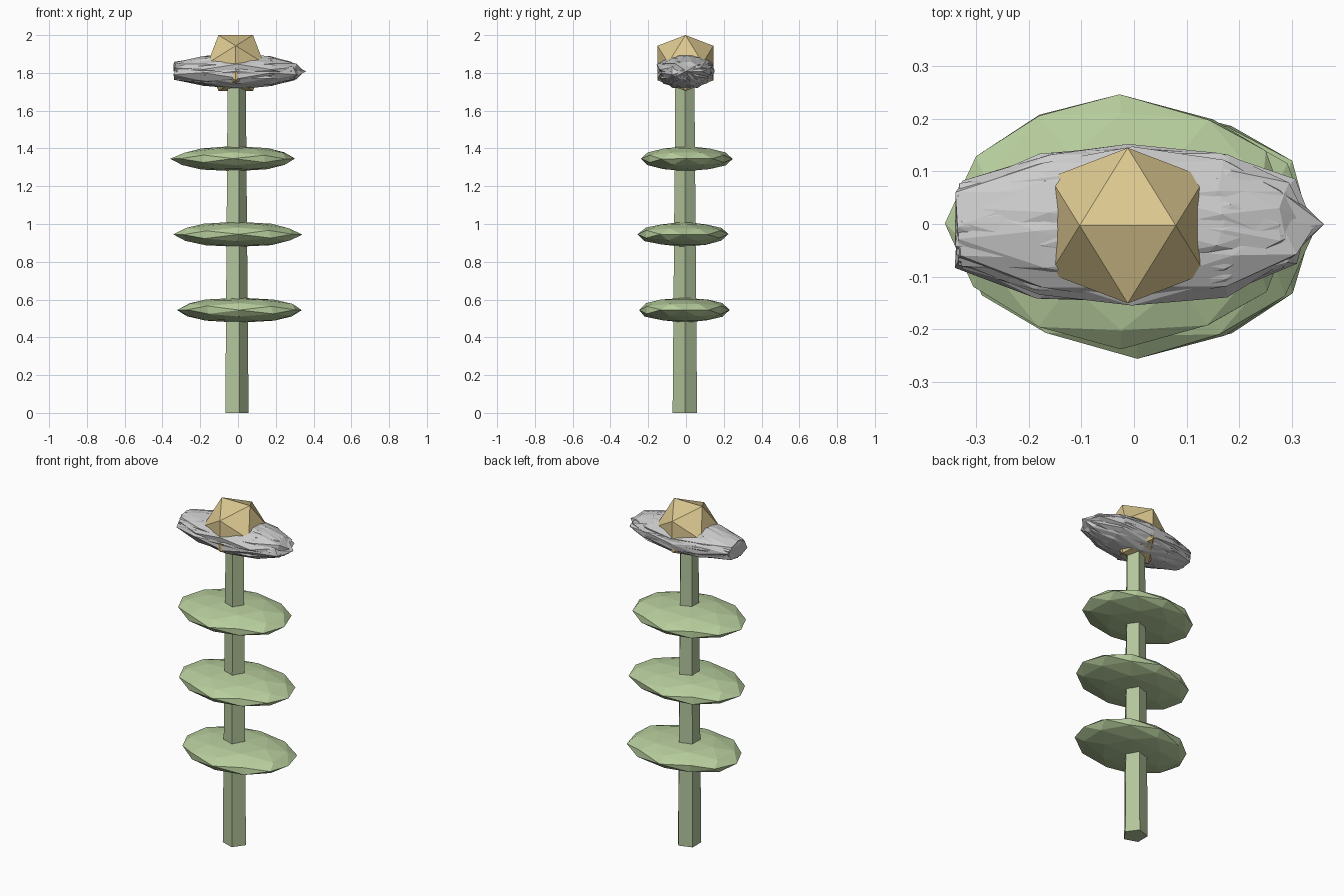
import bpy, bmesh, math, random
from itertools import product, combinations
from mathutils import Vector, Matrix

if "Cube" in bpy.data.objects:
    bpy.data.objects.remove(bpy.data.objects["Cube"])

random.seed(4)
PHI = (1 + 5 ** 0.5) / 2
CX, CY = -0.012, -0.003


def material(name, rgb):
    m = bpy.data.materials.new(name)
    m.diffuse_color = (*rgb, 1)
    m.use_nodes = True
    m.node_tree.nodes["Principled BSDF"].inputs["Base Color"].default_value = m.diffuse_color
    return m


def add_object(name, bm, mat=None):
    bmesh.ops.recalc_face_normals(bm, faces=bm.faces[:])
    me = bpy.data.meshes.new(name)
    bm.to_mesh(me)
    bm.free()
    ob = bpy.data.objects.new(name, me)
    bpy.context.collection.objects.link(ob)
    if mat:
        me.materials.append(mat)
    return ob


def ico_points(split=False):
    # unit icosahedron with an edge on top, optionally split once
    pts = []
    for a, b in product((-1, 1), (-PHI, PHI)):
        pts += [Vector((a, 0, b)), Vector((0, b, a)), Vector((b, a, 0))]
    if split:
        pts += [(p + q) / 2 for p, q in combinations(pts, 2) if (p - q).length < 2.1]
    return [p.normalized() for p in pts]


def add_hull(bm, pts):
    verts = [bm.verts.new(p) for p in pts]
    bmesh.ops.convex_hull(bm, input=verts)


def jitter(amount):
    return Vector([random.uniform(-amount, amount) for _ in range(3)])


green = material("stem_green", (0.45, 0.56, 0.33))
leaf_green = material("leaf_green", (0.48, 0.62, 0.34))
gold = material("gold", (0.72, 0.58, 0.28))

# stem: tapered five-sided post
bm = bmesh.new()
rings = [[bm.verts.new((CX + r * math.cos(math.tau * i / 5),
                        CY - 0.003 + r * math.sin(math.tau * i / 5), z)) for i in range(5)]
         for r, z in ((0.068, 0), (0.053, 1.78))]
for i in range(5):
    j = (i + 1) % 5
    bm.faces.new((rings[0][i], rings[0][j], rings[1][j], rings[1][i]))
bm.faces.new(rings[0][::-1])
bm.faces.new(rings[1])
add_object("stem", bm, green)

# leaves: flattened faceted discs (centre x, y, z, half width, half depth)
for n, (x, y, z, w, d) in enumerate(((0.01, -0.008, 0.545, 0.335, 0.243),
                                     (0.0, -0.015, 0.945, 0.335, 0.238),
                                     (-0.022, 0.005, 1.345, 0.33, 0.245))):
    bm = bmesh.new()
    add_hull(bm, [Vector((x + w * p.x, y + d * p.y, z + 0.066 * p.z))
                  for p in (q + jitter(0.025) for q in ico_points(True))])
    add_object(f"leaf_{n + 1}", bm, leaf_green)

# petals: overlapping blades rolled about the long axis, blunt on the left end
bm = bmesh.new()
BLADES = 8
for k in range(BLADES):
    roll = Matrix.Rotation(math.pi * k / BLADES, 3, 'X')
    pts = []
    for p in ico_points(True):
        p = p + jitter(0.05)
        if p.x < -0.7:
            p.x = -0.96 + random.uniform(-0.03, 0.02)
        p = roll @ Vector((p.x, p.y, p.z * 0.75))
        pts.append(Vector((0.345 * p.x, 0.16 * p.y, 1.81 + 0.095 * p.z)))
    add_hull(bm, pts)
add_object("petals", bm)

# flower centre: plain icosahedron
bm = bmesh.new()
add_hull(bm, [Vector((CX, CY, 1.852)) + p * 0.174 for p in ico_points()])
add_object("flower_centre", bm, gold)
